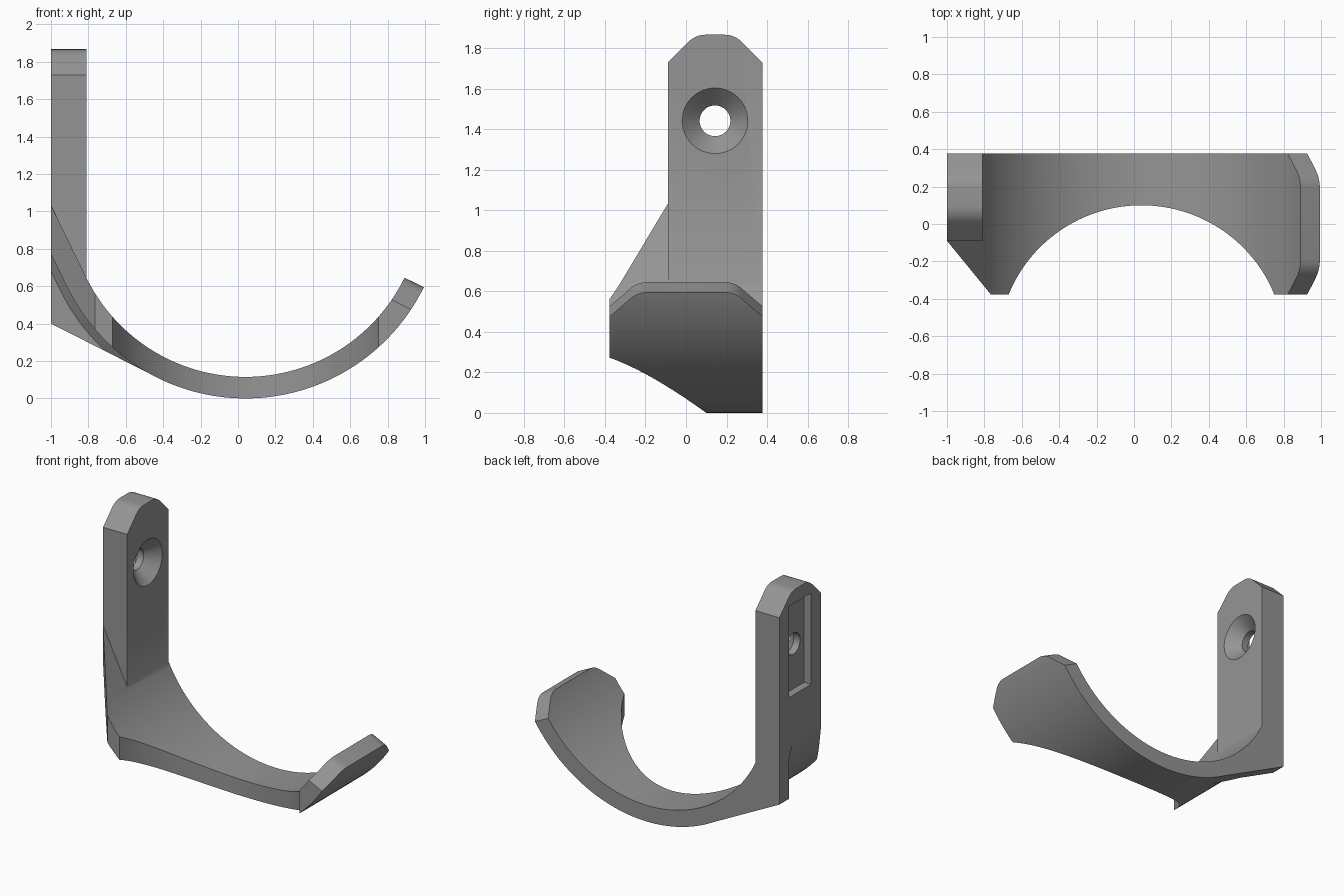
import bpy, bmesh, math
from mathutils import Vector

if "Cube" in bpy.data.objects:
    bpy.data.objects.remove(bpy.data.objects["Cube"])

grey = bpy.data.materials.new("grey")
grey.diffuse_color = (0.3, 0.3, 0.3, 1)
grey.use_nodes = True
grey.node_tree.nodes["Principled BSDF"].inputs["Base Color"].default_value = grey.diffuse_color

CX, CZ = 0.04, 1.062            # centre of the hook curve
R_IN, R_OUT = 0.947, 1.062
END = math.radians(63.9)        # half sweep of the curve
Y0, Y1 = -0.377, 0.377


def make(name, bm):
    bmesh.ops.recalc_face_normals(bm, faces=bm.faces)
    me = bpy.data.meshes.new(name)
    bm.to_mesh(me)
    bm.free()
    ob = bpy.data.objects.new(name, me)
    me.materials.append(grey)
    bpy.context.collection.objects.link(ob)
    return ob


def prism(name, pts, depth):
    """Extrude a closed 3D outline along a vector."""
    bm = bmesh.new()
    face = bm.faces.new([bm.verts.new(p) for p in pts])
    new = bmesh.ops.extrude_face_region(bm, geom=[face])["geom"]
    bmesh.ops.translate(bm, vec=depth, verts=[g for g in new if isinstance(g, bmesh.types.BMVert)])
    return make(name, bm)


def on_curve(a, r, ext=0.0):
    """x, z on the hook curve; a is measured from straight down, ext runs on along the tangent."""
    return (CX + r * math.sin(a) - ext * math.cos(a), CZ - r * math.cos(a) - ext * math.sin(a))


def sweep(name, section, a0, n):
    """Sweep a (radius, y) section along the curve to the left end, plus a straight run."""
    stations = [(a0 + (-END - a0) * i / n, 0) for i in range(n + 1)] + [(-END, 0.7)]
    bm = bmesh.new()
    rings = []
    for a, ext in stations:
        ring = []
        for r, y in section:
            x, z = on_curve(a, r, ext)
            ring.append(bm.verts.new((x, y, z)))
        rings.append(ring)
    k = len(section)
    for p, q in zip(rings, rings[1:]):
        for i in range(k):
            bm.faces.new((p[i], p[(i + 1) % k], q[(i + 1) % k], q[i]))
    bm.faces.new(rings[0])
    bm.faces.new(rings[-1])
    return make(name, bm)


def boolean(ob, other, op):
    m = ob.modifiers.new(op, 'BOOLEAN')
    m.operation, m.object, m.solver = op, other, 'EXACT'
    bpy.context.view_layer.objects.active = ob
    bpy.ops.object.modifier_apply(modifier=m.name)
    bpy.data.objects.remove(other)


def tab_end(y0, y1, bottom, top, c=0.137, r=0.12):
    """(y, height) outline of a strap end with chamfered, rounded top corners."""
    t = r * math.tan(math.pi / 8)
    side = []
    for i in range(7):          # rounding between chamfer and flat top
        b = math.pi / 4 * (1 - i / 6)
        side.append((c + t - r * math.sin(b), top - r + r * math.cos(b)))
    half = [(0, bottom), (0, top - c)] + side
    return [(y0 + d, h) for d, h in half] + [(y1 - d, h) for d, h in reversed(half)]


# curved hook strap
hook = sweep("wall_hook", [(R_IN, Y0), (R_OUT, Y0), (R_OUT, Y1), (R_IN, Y1)], END, 64)

# plan outline: slanted rear corner and round front cut-out
RC = 0.768
half = math.asin(0.71 / RC)
arc = [(0.04 + RC * math.sin(half * i / 24), 0.1 - RC + RC * math.cos(half * i / 24))
       for i in range(-24, 25)]
arc[0], arc[-1] = (arc[0][0], -0.5), (arc[-1][0], -0.5)
arc.insert(1, (-0.67, Y0))
arc.insert(-1, (0.75, Y0))
plan = [(-1, 0.6), (-1, -0.09), (-0.765, Y0), (-0.765, -0.5)] + arc + [(1.3, -0.5), (1.3, 0.6)]
boolean(hook, prism("plan_cutter", [(x, y, -0.5) for x, y in plan], (0, 0, 2.5)), 'INTERSECT')

# chamfered tip of the strap
tx, tz = on_curve(END, 1.0)
u = Vector((math.cos(END), 0, math.sin(END)))
w = Vector((math.sin(END), 0, -math.cos(END)))
origin = Vector((tx, 0, tz)) - w * 3
tip = [origin + u * h + Vector((0, y, 0)) for y, h in tab_end(Y0, Y1, -3, 0)]
boolean(hook, prism("tip_cutter", tip, w * 4), 'INTERSECT')

# upright wall plate, its bottom slanted to stay inside the strap
plate = prism("wall_plate", [(-1, y, z) for y, z in tab_end(-0.09, Y1, 0.6, 1.867)], (0.19, 0, 0))
for v in plate.data.vertices:
    if v.co.z < 0.7 and v.co.x < -0.9:
        v.co.z = 0.9
boolean(hook, plate, 'UNION')

# thin foot rib under the rear, with a chamfered joint to the strap
ta = -math.radians(27.1)
foot = [(-1, 0.4), on_curve(ta, R_OUT - 0.001)]
foot += [on_curve(ta + (-END - ta) * i / 10, 1.0) for i in range(1, 11)] + [(-1, 0.88)]


def foot_prism(name, y0):
    return prism(name, [(x, y0, z) for x, z in foot], (0, Y1 - y0, 0))


joint = sweep("rib_joint", [(1.02, 0.21), (R_OUT - 0.003, 0.23), (1.102, 0.27),
                            (1.102, 0.3), (1.02, 0.3)], -0.35, 24)
boolean(joint, foot_prism("joint_cutter", 0.15), 'INTERSECT')
boolean(hook, joint, 'UNION')
boolean(hook, foot_prism("foot_rib", 0.27), 'UNION')

# rear pocket
pocket = [(-1.1, y, z) for y, z in ((0.02, 1.12), (0.27, 1.12), (0.27, 1.77), (0.02, 1.77))]
boolean(hook, prism("pocket_cutter", pocket, (0.155, 0, 0)), 'DIFFERENCE')

# countersunk screw hole
bm = bmesh.new()
N = 48
rings = [[bm.verts.new((x, 0.143 + r * math.cos(2 * math.pi * i / N), 1.442 + r * math.sin(2 * math.pi * i / N)))
          for i in range(N)] for x, r in ((-1.1, 0.076), (-0.896, 0.076), (-0.81, 0.162), (-0.7, 0.162))]
for p, q in zip(rings, rings[1:]):
    for i in range(N):
        bm.faces.new((p[i], p[(i + 1) % N], q[(i + 1) % N], q[i]))
bm.faces.new(rings[0])
bm.faces.new(rings[-1])
boolean(hook, make("hole_cutter", bm), 'DIFFERENCE')

bpy.ops.object.select_all(action='DESELECT')
hook.select_set(True)
bpy.context.view_layer.objects.active = hook
bpy.ops.object.shade_smooth_by_angle(angle=math.radians(30))
